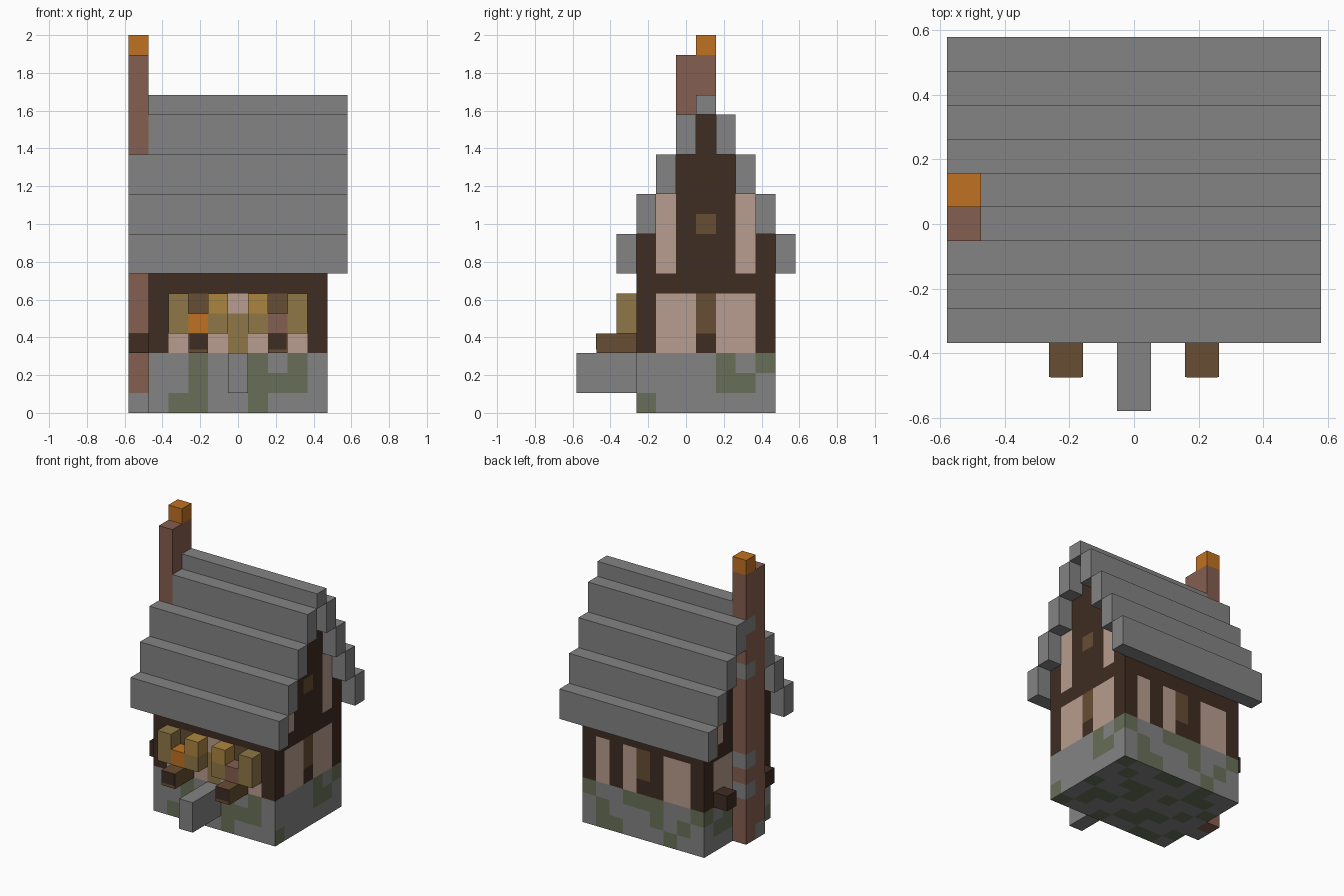
import bpy, bmesh
from mathutils import Vector

if "Cube" in bpy.data.objects:
    bpy.data.objects.remove(bpy.data.objects["Cube"])

U = 2 / 19                       # size of one block
ORIGIN = Vector((-5.5, -5.5, 0))


def srgb(hex_code):
    vals = [int(hex_code[n:n + 2], 16) / 255 for n in (0, 2, 4)]
    return [v / 12.92 if v < 0.04 else ((v + 0.055) / 1.055) ** 2.4 for v in vals] + [1]


COLOURS = {"S": ("grey_stone", "838383"), "M": ("moss", "686f58"),
           "D": ("dark_timber", "3f2c22"), "C": ("cream_plaster", "b89c8e"),
           "B": ("brown_wood", "674d33"), "T": ("tan_wood", "8f7747"),
           "G": ("golden_wood", "ab8640"), "O": ("orange", "c07122"),
           "R": ("red_brick", "855e50")}
MATS = {}
for key, (label, code) in COLOURS.items():
    m = bpy.data.materials.new(label)
    m.use_nodes = True
    m.diffuse_color = srgb(code)
    m.node_tree.nodes["Principled BSDF"].inputs["Base Color"].default_value = srgb(code)
    MATS[key] = m


def block(name, x, y, z, colour, paint=None):
    """Box given by block ranges; paint(cell, normal) picks a colour per cell face."""
    lo, hi = Vector((x[0], y[0], z[0])), Vector((x[1], y[1], z[1]))
    bm = bmesh.new()
    bmesh.ops.create_cube(bm, size=1)
    for v in bm.verts:
        v.co = Vector([lo[a] if v.co[a] < 0 else hi[a] for a in range(3)])
    keys = [colour]
    if paint:
        for axis in range(3):
            normal = Vector([float(a == axis) for a in range(3)])
            for cut in range(int(lo[axis]) + 1, int(hi[axis])):
                bmesh.ops.bisect_plane(bm, geom=bm.verts[:] + bm.edges[:] + bm.faces[:],
                                       plane_co=normal * cut, plane_no=normal)
        bm.normal_update()
        for f in bm.faces:
            inside = f.calc_center_median() - f.normal * 0.5
            key = paint([int(c) for c in inside], f.normal) or colour
            if key not in keys:
                keys.append(key)
            f.material_index = keys.index(key)
    for v in bm.verts:
        v.co = (v.co + ORIGIN) * U
    mesh = bpy.data.meshes.new(name)
    bm.to_mesh(mesh)
    bm.free()
    for key in keys:
        mesh.materials.append(MATS[key])
    obj = bpy.data.objects.new(name, mesh)
    bpy.context.collection.objects.link(obj)
    return obj


# Wall patterns, one string per block row, rows listed from the top down
FRONT = ["DDDDDDDDD", "DCBCCCBCD", "DCBCTCBCD", "DCDCTCDCD",
         "SSMSSMSMS", "SSMSSMMMS", "SMMSSMSSS"]
BACK = ["DDDDDDDDD", "DCCDBCDCD", "DCCDBCDCD", "DCCDDCDCD",
        "MSSMMMSSM", "SMSMSSSMS", "SSMSSSMMS"]
SIDE = ["DDDDDDD", "DDDDDDD", "DDDDDDD", "DDDDDDD", "DCDDDCD", "DCDBDCD",
        "DCDDDCD", "DCDDDCD", "DDDDDDD", "DCCBCCD", "DCCBCCD", "DCCDCCD",
        "SSSSMSM", "SSSSMMS", "MSSSSSS"]
FLOOR = ["SMMSSMSSM", "MSSMMSSMS", "SSMMSSMMS", "SMSSSMSSM",
         "MSSMSMMSS", "SMMSSSSMS", "SSMSMMSSM"]


def house_paint(cell, n):
    i, j, k = cell
    if abs(n.x) > 0.5:
        return SIDE[14 - k][j - 3]
    if abs(n.y) > 0.5 and k < 7:
        return (FRONT if n.y < 0 else BACK)[6 - k][i - 1]
    if n.z < -0.5 and k == 0:
        return FLOOR[j - 3][i - 1]


# Body and stepped gable
BODY = (1, 10)
block("stone_base", BODY, (3, 10), (0, 3), "S", house_paint)
block("timber_walls", BODY, (3, 10), (3, 9), "D", house_paint)
for n in range(3):
    block(f"gable_step_{n + 1}", BODY, (4 + n, 9 - n), (9 + 2 * n, 11 + 2 * n), "D", house_paint)

# Stepped roof, making room for the chimney near the ridge
for n in range(4):
    z = (7 + 2 * n, 9 + 2 * n)
    block(f"roof_front_{n + 1}", (1 if n == 3 else 0, 11), (2 + n, 3 + n), z, "S")
    block(f"roof_back_{n + 1}", (0, 11), (10 - n, 11 - n), z, "S")
block("roof_ridge", (1, 11), (6, 7), (15, 16), "S")


# Chimney with a few stone blocks set in the brick
def chimney_paint(cell, n):
    if (cell[1] == 5 and cell[2] == 0) or (cell[1] == 6 and cell[2] in (3, 5, 11, 14)):
        return "S"


block("chimney", (0, 1), (5, 7), (0, 18), "R", chimney_paint)
block("chimney_pot", (0, 1), (6, 7), (18, 19), "O")
for label, j in (("front", 4), ("back", 8)):
    block(f"window_box_{label}", (0, 1), (j, j + 1), (3, 4), "D")

# Front step, shutters, flower boxes and flowers
block("front_step", (5, 6), (0, 3), (1, 3), "S")
for i in (2, 4, 6, 8):
    top = "G" if i in (4, 6) else "T"
    block(f"shutter_{i // 2}", (i, i + 1), (2, 3), (4, 6), "T",
          lambda cell, n, top=top: top if cell[2] == 5 else "T")
for side, i, flower in (("right", 3, "O"), ("left", 7, "R")):
    block(f"flower_box_{side}", (i, i + 1), (1, 3), (3, 4), "B")
    block(f"flower_box_panel_{side}", (i + 0.05, i + 0.95), (0.98, 1), (3.2, 4), "D")
    block(f"flower_{side}", (i, i + 1), (2, 3), (4, 5), flower)
